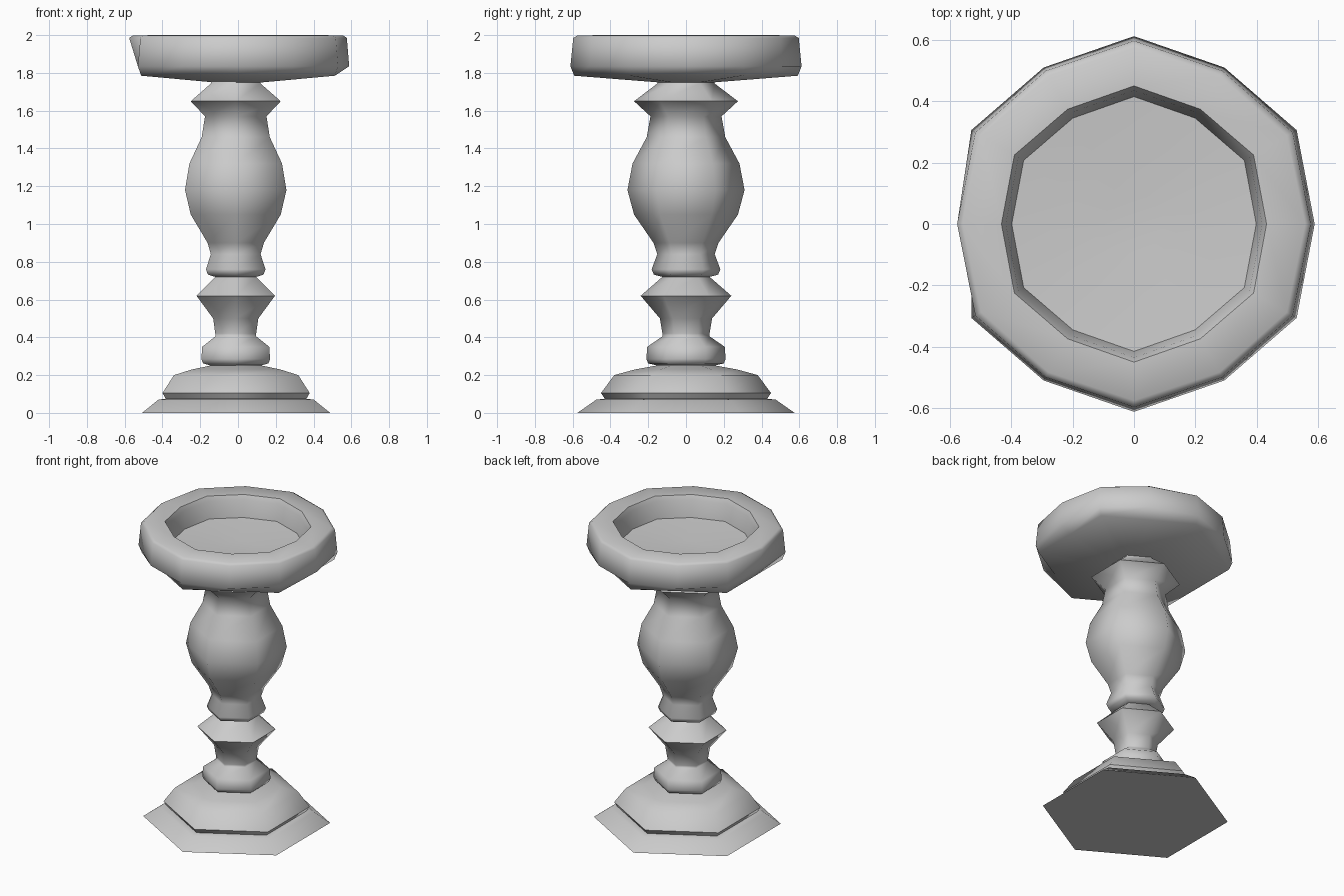
import bpy, bmesh
from math import sin, cos, pi, radians

if "Cube" in bpy.data.objects:
    bpy.data.objects.remove(bpy.data.objects["Cube"])


def lathe(name, rings, sides, x_off=0.0, angle=62):
    """Stack rings (radius, z, optional ratio for odd corners) into a closed solid."""
    bm = bmesh.new()
    loops = []
    for ring in rings:
        r, z = ring[:2]
        odd = ring[2] if len(ring) > 2 else 1.0
        loop = []
        for i in range(sides):
            a = pi / 2 + 2 * pi * i / sides
            k = r * (odd if i % 2 else 1.0)
            loop.append(bm.verts.new((x_off + k * cos(a), k * sin(a), z)))
        loops.append(loop)
    for lo, hi in zip(loops, loops[1:]):
        for i in range(sides):
            j = (i + 1) % sides
            bm.faces.new((lo[i], lo[j], hi[j], hi[i]))
    bm.faces.new(loops[0][::-1])
    bm.faces.new(loops[-1])
    bmesh.ops.recalc_face_normals(bm, faces=bm.faces)
    mesh = bpy.data.meshes.new(name)
    bm.to_mesh(mesh)
    bm.free()
    ob = bpy.data.objects.new(name, mesh)
    bpy.context.collection.objects.link(ob)
    bpy.ops.object.select_all(action='DESELECT')
    ob.select_set(True)
    bpy.context.view_layer.objects.active = ob
    bpy.ops.object.shade_smooth_by_angle(angle=radians(angle))
    return ob


# Hexagonal stepped foot
lathe("foot", [(0.575, 0.0), (0.475, 0.07), (0.43, 0.075), (0.45, 0.105),
               (0.38, 0.2), (0.27, 0.23), (0.16, 0.25), (0.155, 0.27)], 6, -0.01)

# Turned stem: lower bead, diamond knop, vase and collar
lathe("stem", [(0.15, 0.25), (0.2, 0.262), (0.21, 0.285), (0.205, 0.35),
               (0.125, 0.405), (0.125, 0.42), (0.138, 0.5), (0.24, 0.62),
               (0.125, 0.72), (0.17, 0.732), (0.182, 0.76), (0.152, 0.84),
               (0.172, 0.9), (0.275, 1.05), (0.31, 1.18), (0.283, 1.32),
               (0.208, 1.46), (0.188, 1.57), (0.275, 1.65), (0.15, 1.745),
               (0.15, 1.77)], 6, -0.012)

# Twelve-sided candle dish rising from a hexagonal underside
dish = lathe("candle_dish", [(0.15, 1.75, 0.866), (0.592, 1.785, 0.866),
                             (0.612, 1.835, 0.962), (0.597, 1.985, 0.965),
                             (0.575, 1.998, 0.97), (0.45, 2.0, 0.96),
                             (0.435, 1.97, 0.96), (0.415, 1.86, 0.96),
                             (0.1, 1.84)], 12)

# Flattened facet on the dish's left side
for v in dish.data.vertices:
    if v.co.x < -0.57 and v.co.z < 1.9:
        v.co.x = -0.53
